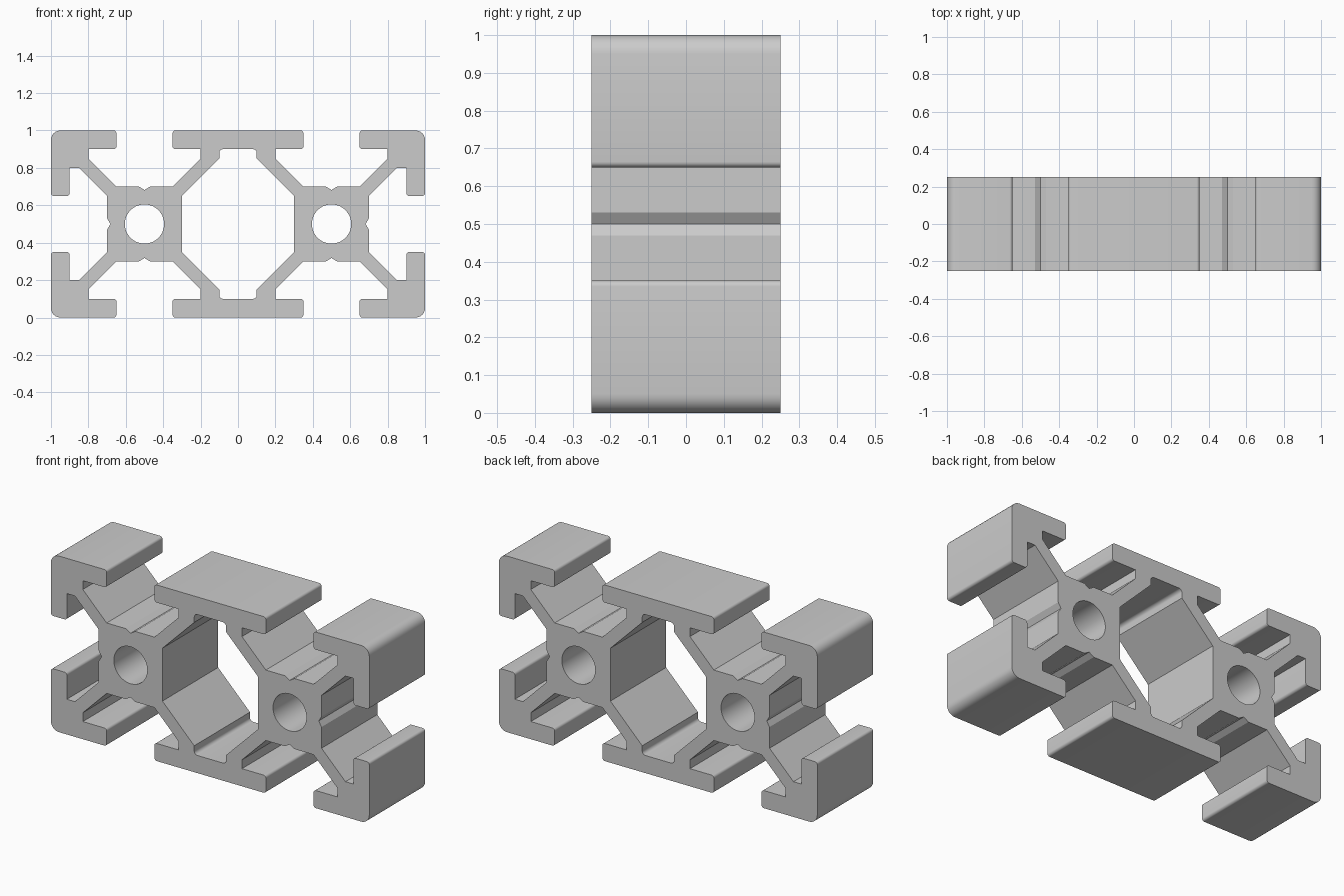
import bpy, bmesh
from math import sin, cos, pi, radians
from mathutils import Vector, Matrix

cube = bpy.data.objects.get("Cube")
if cube:
    bpy.data.objects.remove(cube, do_unlink=True)

DEPTH = 0.5
TIP, CORNER, NOTCH = 0.015, 0.05, 0.018

# Quarter outlines about the centre: (x, z, corner radius)
outer = [
    (0.35, 0.5, TIP), (0.35, 0.4, TIP), (0.2, 0.4, 0), (0.2, 0.35, 0),
    (0.35, 0.2, 0), (0.47, 0.2, 0), (0.5, 0.2 - NOTCH, 0), (0.53, 0.2, 0),
    (0.65, 0.2, 0), (0.8, 0.35, 0), (0.8, 0.4, 0), (0.65, 0.4, TIP),
    (0.65, 0.5, TIP), (1, 0.5, CORNER), (1, 0.15, TIP), (0.9, 0.15, TIP),
    (0.9, 0.3, 0), (0.85, 0.3, 0), (0.7, 0.15, 0), (0.7, 0.03, 0),
    (0.7 - NOTCH, 0, 0),
]
cavity = [(0.1, 0.4, 0.02), (0.1, 0.35, 0), (0.3, 0.15, 0)]


def mirrored(quarter):
    """Close a quarter outline by mirroring it in z and then in x."""
    half = quarter + [(x, -z, r) for x, z, r in reversed(quarter) if z > 0]
    return half + [(-x, z, r) for x, z, r in reversed(half)]


def rounded(ring, steps=6):
    """Replace corners that have a radius by short arcs."""
    out = []
    for i, (x, z, r) in enumerate(ring):
        p = Vector((x, z))
        if not r:
            out.append(p)
            continue
        a = (Vector(ring[i - 1][:2]) - p).normalized() * r
        b = (Vector(ring[(i + 1) % len(ring)][:2]) - p).normalized() * r
        for k in range(steps + 1):
            t = k / steps * pi / 2
            out.append(p + a * (1 - sin(t)) + b * (1 - cos(t)))
    return out


def circle(cx, r, n=48):
    return [Vector((cx + r * cos(2 * pi * k / n), r * sin(2 * pi * k / n)))
            for k in range(n)]


# Filled profile: outer outline, central cavity and two round bores
curve = bpy.data.curves.new("profile", "CURVE")
curve.dimensions = "2D"
curve.fill_mode = "BOTH"
curve.extrude = DEPTH / 2
for ring in (rounded(mirrored(outer)), rounded(mirrored(cavity)),
             circle(-0.5, 0.105), circle(0.5, 0.105)):
    spline = curve.splines.new("POLY")
    spline.points.add(len(ring) - 1)
    for point, p in zip(spline.points, ring):
        point.co = (p.x, p.y, 0, 1)
    spline.use_cyclic_u = True

# Turn the extruded profile into a clean mesh standing on the ground
helper = bpy.data.objects.new("profile_helper", curve)
bpy.context.collection.objects.link(helper)
deps = bpy.context.evaluated_depsgraph_get()
mesh = bpy.data.meshes.new_from_object(helper.evaluated_get(deps))
bpy.data.objects.remove(helper, do_unlink=True)

bm = bmesh.new()
bm.from_mesh(mesh)
bmesh.ops.remove_doubles(bm, verts=bm.verts, dist=0.0001)
bmesh.ops.transform(bm, verts=bm.verts, matrix=Matrix.Translation((0, 0, 0.5))
                    @ Matrix.Rotation(radians(90), 4, "X"))
bmesh.ops.recalc_face_normals(bm, faces=bm.faces)
bm.to_mesh(mesh)
bm.free()

# Aluminium colour
metal = bpy.data.materials.new("aluminium_grey")
metal.use_nodes = True
grey = (0.6, 0.6, 0.6, 1)
metal.diffuse_color = grey
metal.node_tree.nodes["Principled BSDF"].inputs["Base Color"].default_value = grey
mesh.materials.clear()
mesh.materials.append(metal)
for poly in mesh.polygons:
    poly.material_index = 0

rail = bpy.data.objects.new("slotted_rail", mesh)
bpy.context.collection.objects.link(rail)
bpy.ops.object.select_all(action="DESELECT")
rail.select_set(True)
bpy.context.view_layer.objects.active = rail
bpy.ops.object.shade_smooth_by_angle(angle=radians(25))
